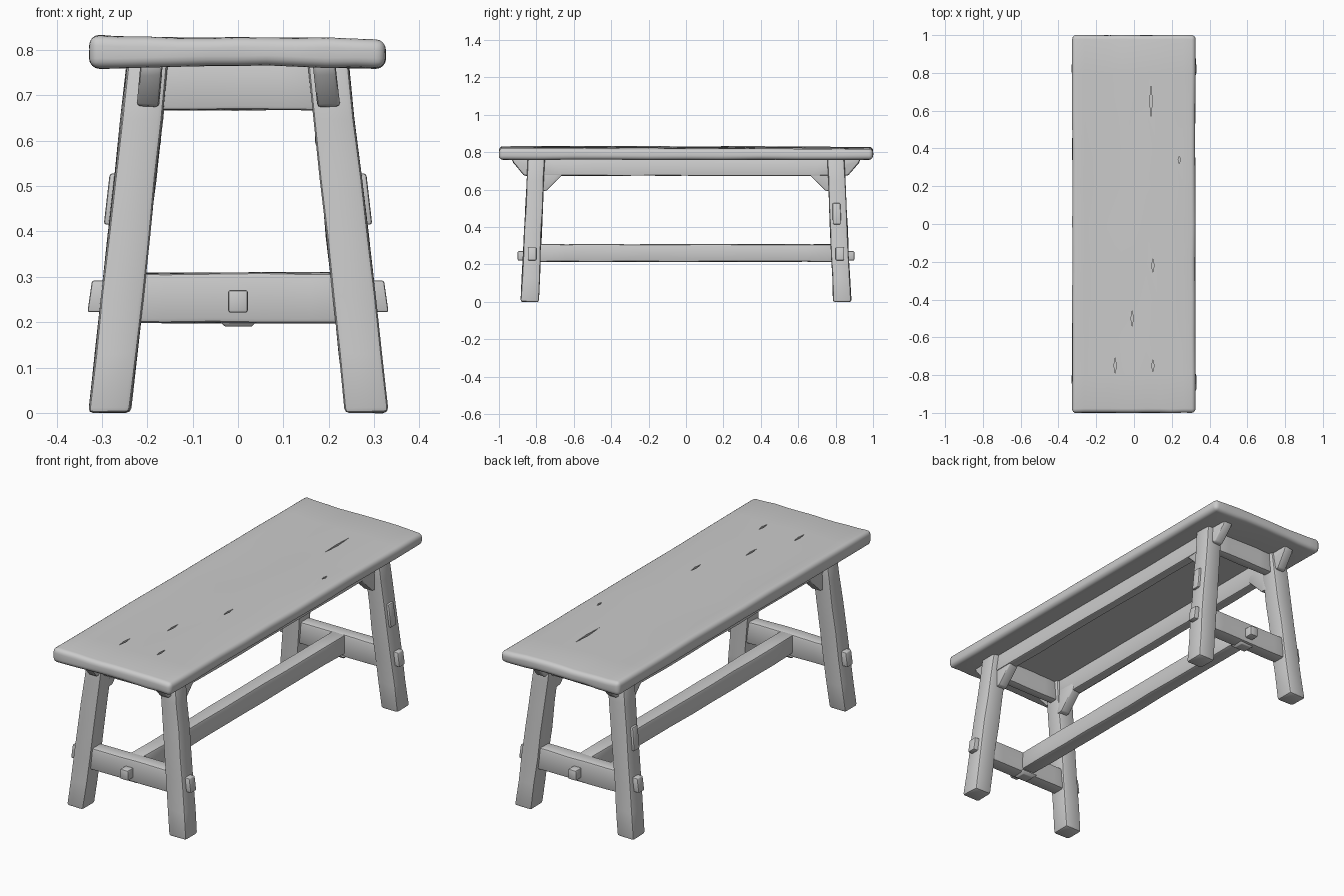
import bpy
import bmesh
import math
import random
from mathutils import Vector

random.seed(4)
if "Cube" in bpy.data.objects:
    bpy.data.objects.remove(bpy.data.objects["Cube"])

# One plain wood colour
GREY = (0.6, 0.6, 0.6, 1)
wood = bpy.data.materials.new("plain grey wood")
wood.use_nodes = True
wood.diffuse_color = GREY
bsdf = next(n for n in wood.node_tree.nodes if n.type == 'BSDF_PRINCIPLED')
bsdf.inputs["Base Color"].default_value = GREY


def smooth(ob):
    bpy.ops.object.select_all(action='DESELECT')
    ob.select_set(True)
    bpy.context.view_layer.objects.active = ob
    bpy.ops.object.shade_smooth_by_angle(angle=math.radians(40))


def prism(name, start, end, bevel=0.008, cuts=0, wobble=0.0, segments=2, shape=None):
    """Join two matching outlines into a worn, rounded timber."""
    bm = bmesh.new()
    a = [bm.verts.new(p) for p in start]
    b = [bm.verts.new(p) for p in end]
    bm.faces.new(a)
    bm.faces.new(b)
    for i in range(len(a)):
        j = (i + 1) % len(a)
        bm.faces.new((a[i], a[j], b[j], b[i]))
    if cuts:
        long_edges = [e for e in bm.edges if e.calc_length() > 0.3]
        bmesh.ops.subdivide_edges(bm, edges=long_edges, cuts=cuts, use_grid_fill=True)
    bmesh.ops.recalc_face_normals(bm, faces=bm.faces)
    corners = [e for e in bm.edges if e.calc_face_angle(0) > 0.4]
    for v in bm.verts:
        if shape:
            shape(v.co)
        v.co += Vector([random.uniform(-wobble, wobble) for _ in range(3)])
    if bevel:
        bmesh.ops.bevel(bm, geom=corners, offset=bevel, segments=segments,
                        profile=0.5, affect='EDGES', clamp_overlap=True)
    mesh = bpy.data.meshes.new(name)
    bm.to_mesh(mesh)
    bm.free()
    mesh.materials.append(wood)
    ob = bpy.data.objects.new(name, mesh)
    bpy.context.collection.objects.link(ob)
    smooth(ob)
    return ob


def rect(x0, x1, y0, y1, z):
    return [(x0, y0, z), (x1, y0, z), (x1, y1, z), (x0, y1, z)]


def box(name, x, y, z, **options):
    return prism(name, rect(*x, *y, z[0]), rect(*x, *y, z[1]), **options)


# Seat plank, slightly warped across its width
def warp(co):
    if co.z > 0.8:
        co.z += -0.02 * co.x - 0.002 * co.y + 0.003 * math.sin(9 * co.x)
    else:
        co.z += 0.003 * math.cos(10 * co.x)


seat = box("seat", (-0.327, 0.325), (-1, 1), (0.763, 0.826), bevel=0.022,
           cuts=9, wobble=0.0015, segments=4, shape=warp)

# Shallow splits along the grain
splits = []
for x, y, length in ((0.09, 0.65, 0.2), (-0.1, -0.75, 0.09), (0.1, -0.22, 0.08),
                     (0.1, -0.75, 0.07), (-0.01, -0.5, 0.09), (0.24, 0.34, 0.04)):
    h, w = length / 2, 0.006
    outline = [(x - w, y), (x, y - h), (x + w, y), (x, y + h)]
    cutter = prism("split_cutter", [(px, py, 0.814) for px, py in outline],
                   [(px, py, 0.86) for px, py in outline], bevel=0)
    cutter.hide_render = True
    splits.append(cutter)
for cutter in splits:
    cut = seat.modifiers.new("split", 'BOOLEAN')
    cut.operation = 'DIFFERENCE'
    cut.solver = 'EXACT'
    cut.object = cutter
    bpy.context.view_layer.objects.active = seat
    bpy.ops.object.modifier_apply(modifier=cut.name)
    bpy.data.objects.remove(cutter)
smooth(seat)

for sx, side in ((1, "left"), (-1, "right")):
    # Side apron with slanted ends, leaning with the legs
    profile = [(-0.935, 0.775), (-0.925, 0.745), (-0.865, 0.675),
               (0.865, 0.675), (0.925, 0.745), (0.935, 0.775)]

    def lean(x):
        return [(sx * (x + 0.1 * (0.77 - z)), y, z) for y, z in profile]

    prism(side + "_apron", lean(0.165), lean(0.215), cuts=8, wobble=0.002)

    for sy, end in ((-1, "front"), (1, "back")):
        tag = end + "_" + side
        # Splayed leg
        prism(tag + "_leg",
              rect(sx * 0.237, sx * 0.331, sy * 0.787, sy * 0.884, 0),
              rect(sx * 0.153, sx * 0.244, sy * 0.755, sy * 0.845, 0.775),
              bevel=0.011, cuts=5, wobble=0.002)
        # Diagonal brace between leg and apron
        brace = [(0.78, 0.59), (0.745, 0.595), (0.655, 0.685), (0.66, 0.72), (0.78, 0.72)]
        prism(tag + "_brace",
              [(sx * 0.17, sy * y, z) for y, z in brace],
              [(sx * 0.22, sy * y, z) for y, z in brace], bevel=0.005)
        # Stretcher tenon showing through the leg
        prism(tag + "_tenon",
              rect(sx * 0.25, sx * 0.332, sy * 0.80, sy * 0.845, 0.222),
              rect(sx * 0.25, sx * 0.322, sy * 0.80, sy * 0.845, 0.292), bevel=0.005)
    # Repair patch on the back leg
    prism(side + "_leg_patch",
          rect(sx * 0.26, sx * 0.296, 0.785, 0.83, 0.415),
          rect(sx * 0.25, sx * 0.283, 0.783, 0.825, 0.528), bevel=0.006)

for sy, end in ((-1, "front"), (1, "back")):
    # End apron, lower cross stretcher and the long stretcher's peg
    box(end + "_apron", (-0.19, 0.19), (sy * 0.775, sy * 0.825), (0.668, 0.775),
        cuts=3, wobble=0.002)
    box(end + "_cross_stretcher", (-0.265, 0.265), (sy * 0.787, sy * 0.858),
        (0.199, 0.309), bevel=0.01, cuts=4, wobble=0.002)
    box(end + "_peg", (-0.022, 0.022), (sy * 0.84, sy * 0.9), (0.221, 0.271), bevel=0.006)
    prism(end + "_wedge", rect(-0.028, 0.03, sy * 0.79, sy * 0.84, 0.19),
          rect(-0.045, 0.045, sy * 0.775, sy * 0.85, 0.205), bevel=0.003)

# Long stretcher
box("long_stretcher", (-0.037, 0.037), (-0.8, 0.8), (0.214, 0.308),
    bevel=0.01, cuts=9, wobble=0.002)
